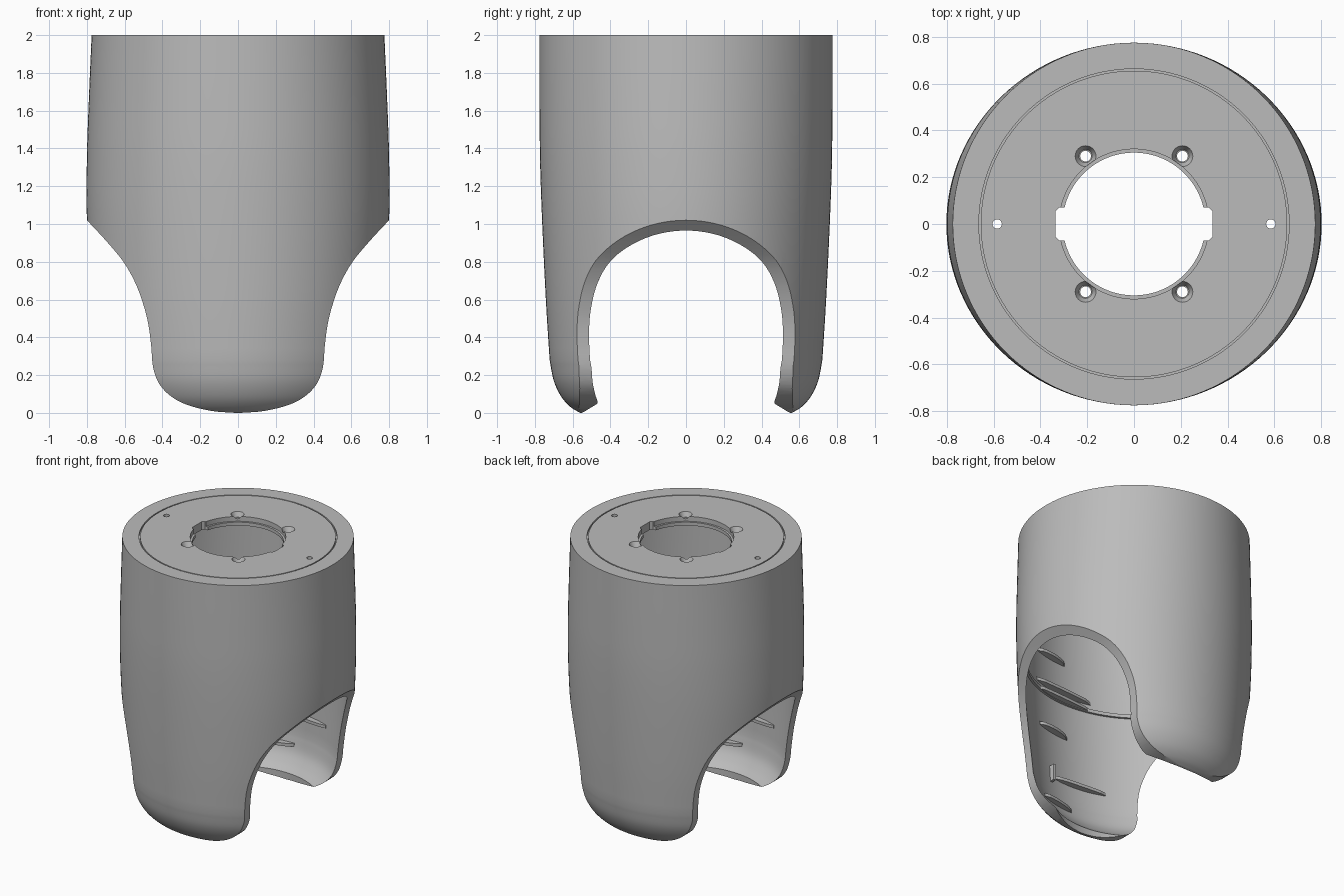
import bpy, bmesh, math
from mathutils import Vector

cube = bpy.data.objects.get("Cube")
if cube:
    bpy.data.objects.remove(cube, do_unlink=True)

grey = bpy.data.materials.new("light grey plastic")
grey.use_nodes = True
colour = (0.5, 0.5, 0.5, 1)
grey.diffuse_color = colour
grey.node_tree.nodes["Principled BSDF"].inputs["Base Color"].default_value = colour

SEG = 128
WALL = 0.05


def make(name, bm):
    bmesh.ops.recalc_face_normals(bm, faces=bm.faces)
    mesh = bpy.data.meshes.new(name)
    bm.to_mesh(mesh)
    bm.free()
    mesh.materials.append(grey)
    obj = bpy.data.objects.new(name, mesh)
    bpy.context.collection.objects.link(obj)
    return obj


def smooth_path(pts, steps=5):
    """Catmull-Rom curve through the points."""
    pts = [Vector(p) for p in pts]
    ext = [2 * pts[0] - pts[1]] + pts + [2 * pts[-1] - pts[-2]]
    out = []
    for a, b, c, d in zip(ext, ext[1:], ext[2:], ext[3:]):
        for i in range(steps):
            t = i / steps
            out.append(0.5 * (2 * b + (c - a) * t + (2 * a - 5 * b + 4 * c - d) * t * t
                              + (3 * b - a - 3 * c + d) * t ** 3))
    return out + [pts[-1]]


def ring_solid(name, profile, seg=SEG):
    """Closed profile of (x radius, y radius, z) swept round the z axis."""
    bm = bmesh.new()
    rings = []
    for rx, ry, z in profile:
        rings.append([bm.verts.new((rx * math.cos(a), ry * math.sin(a), z))
                      for a in (2 * math.pi * i / seg for i in range(seg))])
    for r, s in zip(rings, rings[1:] + rings[:1]):
        for i in range(seg):
            j = (i + 1) % seg
            bm.faces.new((r[i], r[j], s[j], s[i]))
    return make(name, bm)


def prism(name, outline, vec):
    bm = bmesh.new()
    face = bm.faces.new([bm.verts.new(p) for p in outline])
    new = bmesh.ops.extrude_face_region(bm, geom=[face])["geom"]
    bmesh.ops.translate(bm, vec=vec, verts=[v for v in new if isinstance(v, bmesh.types.BMVert)])
    return make(name, bm)


def cone(name, x, y, z0, z1, r0, r1):
    bm = bmesh.new()
    bmesh.ops.create_cone(bm, cap_ends=True, segments=24, radius1=r0, radius2=r1, depth=z1 - z0)
    bmesh.ops.translate(bm, vec=(x, y, (z0 + z1) / 2), verts=bm.verts)
    return make(name, bm)


def boolean(obj, cutter, operation="DIFFERENCE"):
    cutter.hide_render = True
    mod = obj.modifiers.new("cut", "BOOLEAN")
    mod.operation, mod.solver, mod.object = operation, "EXACT", cutter
    bpy.context.view_layer.objects.active = obj
    bpy.ops.object.modifier_apply(modifier=mod.name)
    bpy.data.objects.remove(cutter, do_unlink=True)


def shade(obj):
    bpy.ops.object.select_all(action="DESELECT")
    obj.select_set(True)
    bpy.context.view_layer.objects.active = obj
    bpy.ops.object.shade_smooth_by_angle(angle=math.radians(30))


# Hollow shell: outer wall, rounded foot, inner wall, top plate with groove
wall = smooth_path([(0.775, 0.775, 2), (0.79, 0.775, 1.65), (0.8, 0.773, 1.35), (0.8, 0.762, 1.02),
                    (0.778, 0.742, 0.6), (0.745, 0.722, 0.28)])
foot = smooth_path([(0.745, 0.722, 0.28), (0.72, 0.7, 0.17), (0.675, 0.66, 0.085),
                    (0.62, 0.61, 0.03), (0.565, 0.56, 0)])
outer = wall + foot[1:]
inner = [Vector((p.x - WALL, p.y - WALL, p.z)) for p in wall if p.z < 1.92]
sole = smooth_path([inner[-1], (0.665, 0.645, 0.17), (0.62, 0.6, 0.1), (0.55, 0.55, 0.05)])
lining = [Vector((0.73, 0.725, 1.94))] + inner + sole[1:] + [Vector((0.55, 0.55, 0))]
top = [(r, r, z) for r, z in ((0.305, 1.94), (0.305, 1.965), (0.32, 1.965), (0.32, 2),
                              (0.655, 2), (0.655, 1.985), (0.663, 1.985), (0.663, 2))]
shell = ring_solid("shell", outer + lining[::-1] + top)

# Front outline that leaves two legs with an arch on each side
half = smooth_path([(0, -0.001), (0.15, 0.012), (0.3, 0.055), (0.4, 0.13), (0.447, 0.23), (0.46, 0.36),
                    (0.475, 0.47), (0.5, 0.57), (0.54, 0.68), (0.6, 0.79), (0.68, 0.89),
                    (0.8, 1.02), (0.95, 1.17)])
half.append(Vector((0.95, 2.2)))
outline = [(p.x, -1, p.y) for p in half] + [(-p.x, -1, p.y) for p in half[:0:-1]]
boolean(shell, prism("outline_cutter", outline, (0, 2, 0)), "INTERSECT")

# Side notches of the central opening
notch = [(0.25, -0.075), (0.32, -0.07), (0.335, -0.055), (0.335, 0.055), (0.32, 0.07), (0.25, 0.075)]
for s in (-1, 1):
    boolean(shell, prism("notch_cutter", [(s * x, y, 1.8) for x, y in notch], (0, 0, 0.4)))
    # Small locating holes
    boolean(shell, cone("pin_hole_cutter", s * 0.585, 0, 1.8, 2.1, 0.02, 0.02))
    # Countersunk screw holes
    for t in (-1, 1):
        x, y = s * 0.207, t * 0.29
        boolean(shell, cone("screw_hole_cutter", x, y, 1.8, 2.1, 0.023, 0.023))
        boolean(shell, cone("countersink_cutter", x, y, 1.965, 2.005, 0.028, 0.047))
shade(shell)


def wall_y(x, z):
    """Depth of the inner wall at a given x and height."""
    p = min(lining, key=lambda q: abs(q.z - z))
    return p.y * math.sqrt(1 - (x / p.x) ** 2)


def fin(name, side, x0, x1, z, depth, thick=0.022):
    n = 8
    xs = [x0 + (x1 - x0) * i / n for i in range(n + 1)]
    back = [(x, side * (wall_y(x, z) + 0.015), z) for x in xs]
    front = [(x, side * (wall_y(x, z) - depth * math.sin(math.pi * i / n) ** 0.6), z)
             for i, x in enumerate(xs)]
    prism(name, back + front[::-1], (0, 0, thick))


# Stiffening fins inside both legs
for side, leg in ((-1, "front"), (1, "rear")):
    for x0, x1, z, depth in ((0, 0.28, 0.2, 0.04), (-0.28, 0.14, 0.42, 0.045), (0, 0.28, 0.78, 0.05),
                             (-0.2, 0.3, 1.06, 0.06), (-0.2, 0.3, 1.12, 0.06),
                             (0, 0.28, 1.36, 0.05), (-0.15, 0.28, 1.76, 0.06)):
        fin(leg + "_fin", side, -side * x0, -side * x1, z, depth)
    # Upright tab joining the lower fins
    prism(leg + "_tab", [(-side * 0.16, side * (wall_y(0.16, 0.42) + d), z)
                         for d, z in ((0.01, 0.38), (-0.04, 0.38), (-0.04, 0.5), (0.01, 0.5))],
          (0.02, 0, 0))

# Low ledge round the inner wall above the arches
ledge = [(0.76, 0.722, 1.08), (0.735, 0.697, 1.08), (0.735, 0.697, 1.055), (0.76, 0.722, 1.055)]
shade(ring_solid("inner_ledge", ledge))
